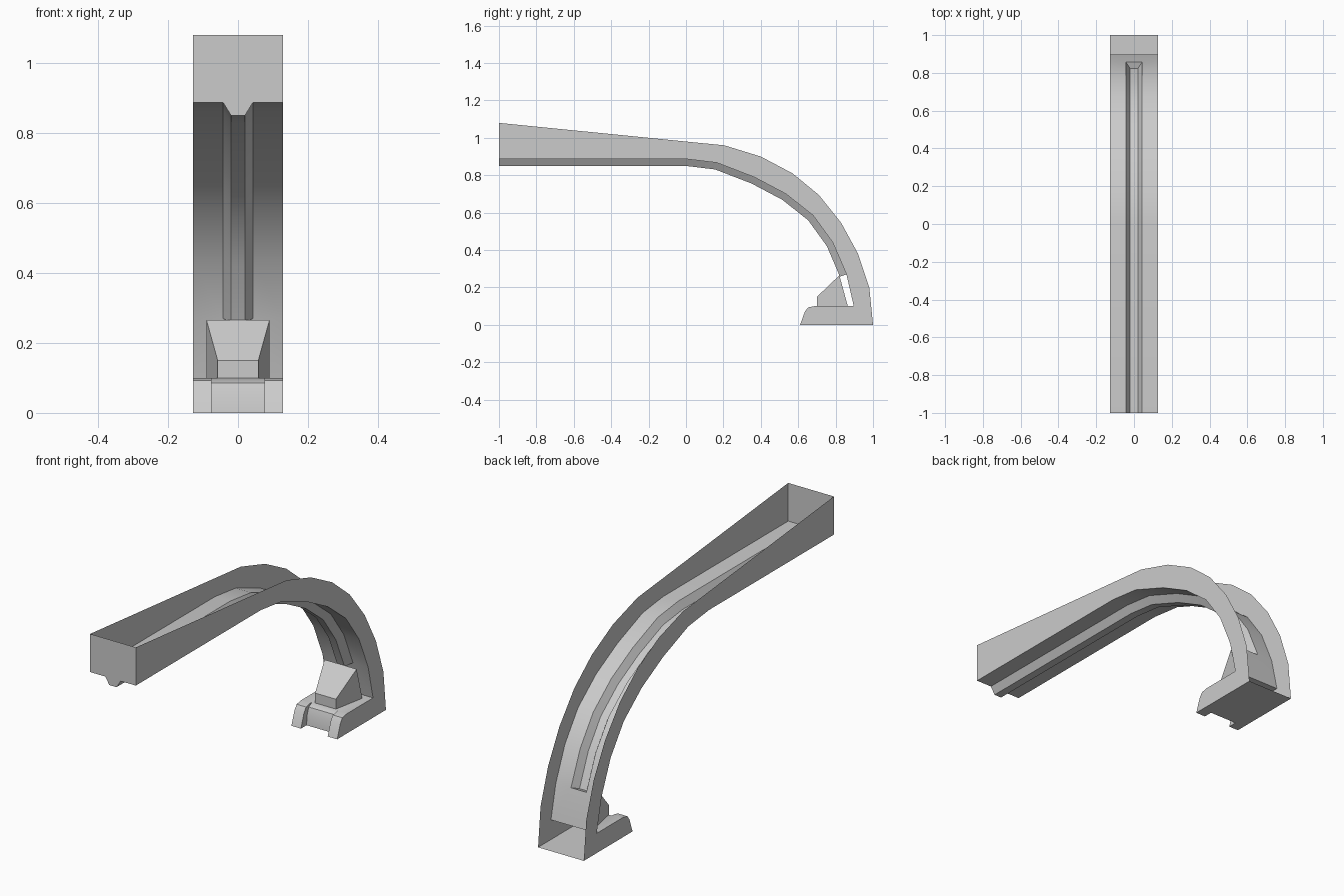
import bpy
import bmesh
import math
from mathutils import Vector

cube = bpy.data.objects.get("Cube")
if cube:
    bpy.data.objects.remove(cube, do_unlink=True)

grey = bpy.data.materials.new("plain grey")
grey.use_nodes = True
COLOUR = (0.6, 0.6, 0.6, 1)
grey.diffuse_color = COLOUR
grey.node_tree.nodes["Principled BSDF"].inputs["Base Color"].default_value = COLOUR

HALF = 0.128          # half width of the whole part
SLOT = 0.075          # half width of the foot notch
GROOVE, GROOVE_FLOOR, DEPTH = 0.043, 0.02, 0.037

# Side profile curves as (y, z)
outer = [(-1, 1.08), (.205, .96), (.40, .90), (.57, .81), (.71, .695),
         (.83, .545), (.92, .38), (.98, .20), (1, 0)]
inner = [(-1, .887), (0, .887), (.165, .867), (.365, .79), (.535, .70),
         (.68, .585), (.785, .44), (.858, .27), (.897, .10)]
toe = [(.61, 0), (.635, .07), (.652, .093), (.685, .10)]
notch = [(.655, 0), (.66, .05), (.673, .085), (.70, .10)]


def build(name, polygons, smooth=True):
    """Make one object from polygons, welding shared corners."""
    bm = bmesh.new()
    for poly in polygons:
        bm.faces.new([bm.verts.new(p) for p in poly])
    bmesh.ops.remove_doubles(bm, verts=bm.verts, dist=1e-5)
    bmesh.ops.recalc_face_normals(bm, faces=bm.faces)
    mesh = bpy.data.meshes.new(name)
    bm.to_mesh(mesh)
    bm.free()
    mesh.materials.append(grey)
    obj = bpy.data.objects.new(name, mesh)
    bpy.context.collection.objects.link(obj)
    if smooth:
        bpy.ops.object.select_all(action='DESELECT')
        obj.select_set(True)
        bpy.context.view_layer.objects.active = obj
        bpy.ops.object.shade_smooth_by_angle(angle=math.radians(30))
    return obj


def flat(x, profile):
    return [(x, y, z) for y, z in profile]


def loft(rows):
    """Quads between neighbouring rows of points."""
    return [(a[i], a[i + 1], b[i + 1], b[i])
            for a, b in zip(rows, rows[1:]) for i in range(len(a) - 1)]


def strip(profile, x0, x1):
    return loft([[(x0, y, z), (x1, y, z)] for y, z in profile])


# Thin side walls
wall = outer + toe + inner[::-1]
for name, x in (("left_wall", HALF), ("right_wall", -HALF)):
    build(name, [flat(x, wall)], smooth=False)

# Curved web with a pressed groove
rows = []
for i, (y, z) in enumerate(inner[:-1]):
    before, after = Vector(inner[max(i - 1, 0)]), Vector(inner[i + 1])
    t = (after - before).normalized()
    if i == 0:
        t = Vector((1, 0))
    gy, gz = y + t.y * DEPTH, z - t.x * DEPTH
    rows.append([(-HALF, y, z), (-GROOVE, y, z), (-GROOVE_FLOOR, gy, gz),
                 (GROOVE_FLOOR, gy, gz), (GROOVE, y, z), (HALF, y, z)])
last = rows[-1]
end_y, end_z = inner[-1]
groove_cap = last[1:5]
web_end = [last[0], last[1], last[4], last[5],
           (HALF, end_y, end_z), (-HALF, end_y, end_z)]
build("curved_web", loft(rows) + [groove_cap, web_end])

# Front end plate, including the groove outline
top_z = outer[0][1]
build("front_plate", [rows[0] + [(HALF, -1, top_z), (-HALF, -1, top_z)]], smooth=False)

# Hollow foot with a notched front, open at the back
foot = []
for s in (-1, 1):
    foot += strip(toe + [notch[-1]], s * SLOT, s * HALF)
    foot.append(flat(s * SLOT, toe + notch[::-1]))
foot += strip(notch, -SLOT, SLOT)
foot.append([(-HALF, .70, .10), (-SLOT, .70, .10), (SLOT, .70, .10),
             (HALF, .70, .10), (HALF, end_y, .10), (-HALF, end_y, .10)])
front, back = toe[0][0], notch[0][0]
foot.append([(x, y, 0) for x, y in (
    (-HALF, front), (-SLOT, front), (-SLOT, back), (SLOT, back),
    (SLOT, front), (HALF, front), (HALF, 1), (-HALF, 1))])
build("foot", foot)

# Tapered wedge standing on the foot: (y, z, half width)
wedge = [(.70, .10, .058), (.70, .15, .058), (.82, .265, .09), (.865, .10, .09)]
sides = [[(s * w, y, z) for y, z, w in wedge] for s in (-1, 1)]
ring = [[(-w, y, z), (w, y, z)] for y, z, w in wedge + wedge[:1]]
build("wedge", sides + loft(ring))
